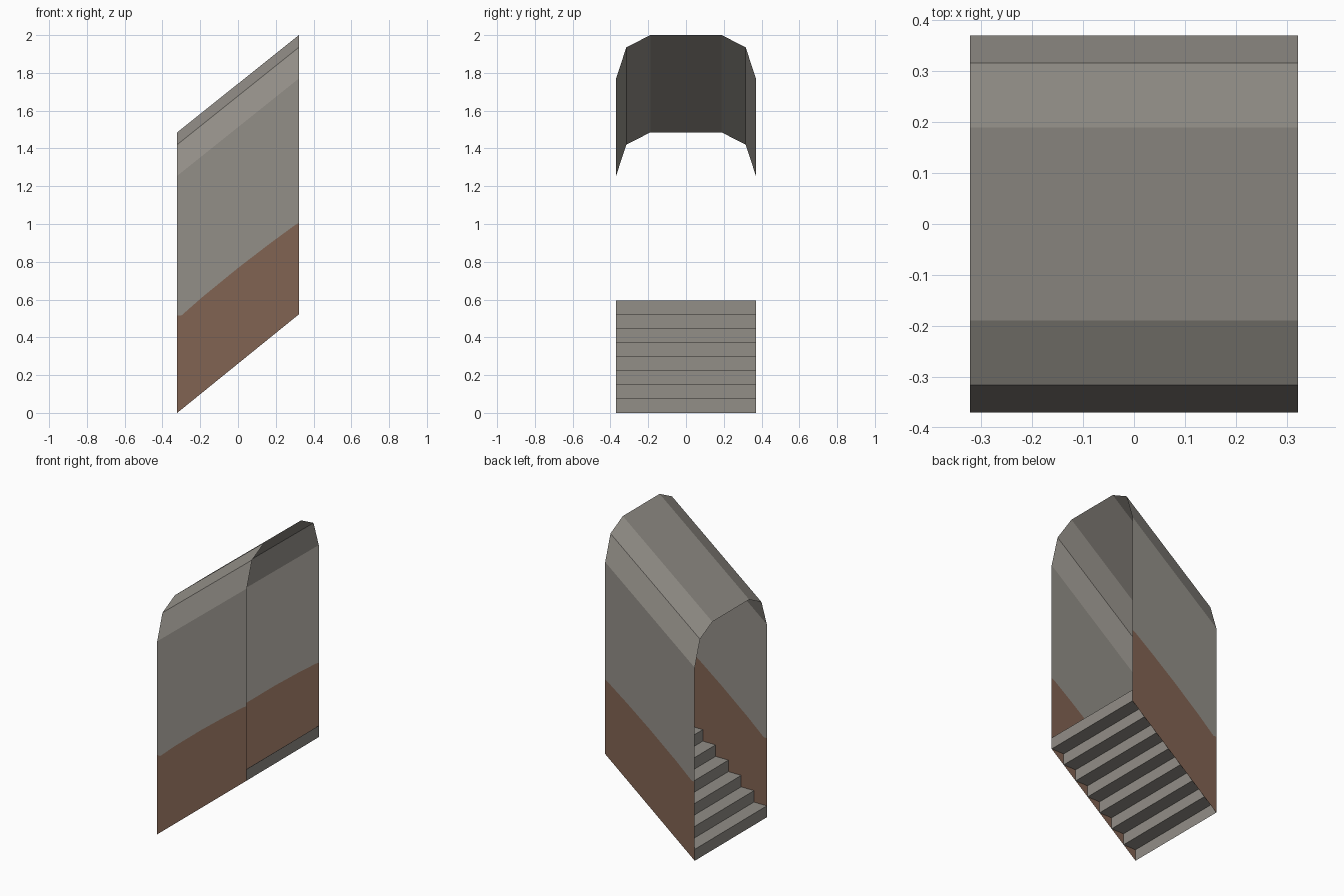
import bpy

if "Cube" in bpy.data.objects:
    bpy.data.objects.remove(bpy.data.objects["Cube"])

X = 0.322            # half length
W = 0.37             # half width
RISE = 0.515         # climb over the full length
STEPS = 8
STEP_H = 0.0745


def material(name, rgb):
    m = bpy.data.materials.new(name)
    lin = [(c / 255 / 12.92) if c < 10 else ((c / 255 + 0.055) / 1.055) ** 2.4 for c in rgb]
    m.diffuse_color = (*lin, 1)
    m.use_nodes = True
    m.node_tree.nodes["Principled BSDF"].inputs["Base Color"].default_value = m.diffuse_color
    return m


def sheet(name, rows, mat):
    """Skin quads between neighbouring rows of points."""
    n = len(rows[0])
    verts = [p for r in rows for p in r]
    faces = [(i * n + j, i * n + j + 1, (i + 1) * n + j + 1, (i + 1) * n + j)
             for i in range(len(rows) - 1) for j in range(n - 1)]
    me = bpy.data.meshes.new(name)
    me.from_pydata(verts, [], faces)
    me.materials.append(mat)
    ob = bpy.data.objects.new(name, me)
    bpy.context.collection.objects.link(ob)
    return ob


stone = material("grey_stone", (146, 142, 135))
brick = material("brown_dado", (129, 99, 82))

# stairs: zigzag sheet, starting and ending with a riser
tread = 2 * X / (STEPS - 1)
zigzag = []
for i in range(STEPS):
    x = -X + i * tread
    zigzag += [(x, i * STEP_H), (x, (i + 1) * STEP_H)]
sheet("stairs", [[(x, y, z) for x, z in zigzag] for y in (W, -W)], stone)

# side walls: brown lower part, grey upper part, uneven paint line between
paint = [(-X, 0.515), (-0.3, 0.515), (-0.19, 0.612), (0, 0.767), (0.16, 0.89), (0.3, 0.993), (X, 1.005)]


def slope(x, base, rise=RISE):
    return base + (x + X) / (2 * X) * rise


for side, s in (("front", -1), ("back", 1)):
    y = s * W
    low = [(x, y, slope(x, 0, 0.5215)) for x, z in paint][::-s]
    mid = [(x, y, z) for x, z in paint][::-s]
    top = [(x, y, slope(x, 1.255)) for x, z in paint][::-s]
    sheet(side + "_wall_lower", [low, mid], brick)
    sheet(side + "_wall_upper", [mid, top], stone)

# faceted vault, sheared along the stairs
half = [(W, 1.255), (0.316, 1.42), (0.189, 1.485)]
arch = [(-y, z) for y, z in half] + half[::-1]
sheet("vault", [[(x, y, slope(x, z)) for y, z in arch] for x in (-X, X)], stone)
